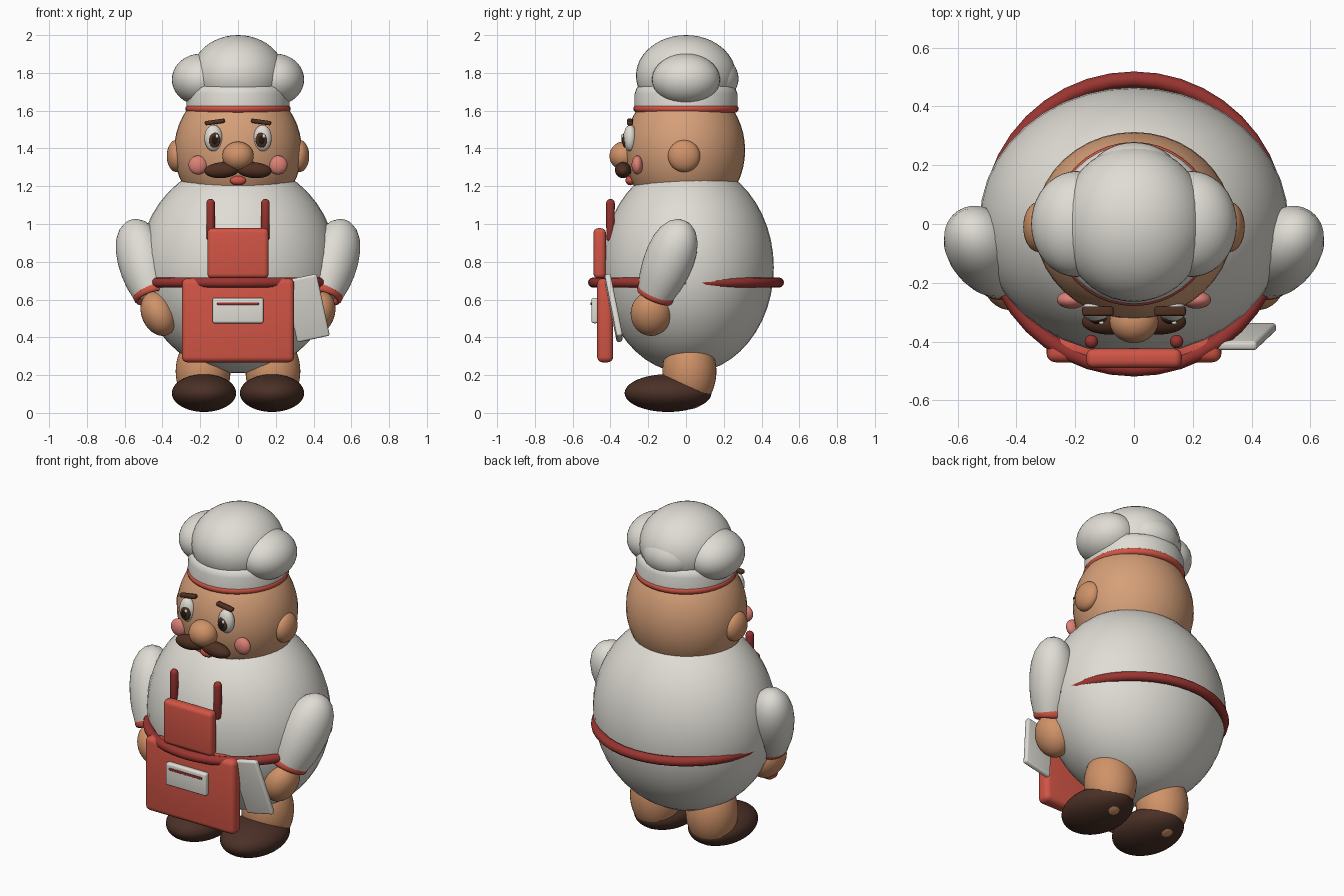
import bpy, bmesh, math
from mathutils import Vector, Matrix

cube = bpy.data.objects.get("Cube")
if cube:
    bpy.data.objects.remove(cube, do_unlink=True)


def material(name, r, g, b):
    m = bpy.data.materials.new(name)
    m.use_nodes = True
    m.diffuse_color = (r, g, b, 1)
    bsdf = m.node_tree.nodes["Principled BSDF"]
    bsdf.inputs["Base Color"].default_value = (r, g, b, 1)
    bsdf.inputs["Roughness"].default_value = 0.6
    return m


WHITE = material("cloth white", 0.74, 0.72, 0.66)
SKIN = material("skin", 0.67, 0.35, 0.19)
WARM = material("warm skin", 0.63, 0.29, 0.14)
RED = material("apron red", 0.64, 0.09, 0.06)
DARK_RED = material("dark red", 0.32, 0.035, 0.03)
SHOE = material("shoe brown", 0.07, 0.03, 0.02)
HAIR = material("hair brown", 0.08, 0.03, 0.016)
PINK = material("cheek pink", 0.72, 0.22, 0.18)
BLACK = material("pupil black", 0.015, 0.01, 0.008)


def make(name, bm, mat, matrix):
    """Finish a bmesh as a smooth shaded object."""
    bmesh.ops.recalc_face_normals(bm, faces=bm.faces)
    mesh = bpy.data.meshes.new(name)
    bm.to_mesh(mesh)
    bm.free()
    mesh.materials.append(mat)
    obj = bpy.data.objects.new(name, mesh)
    bpy.context.collection.objects.link(obj)
    obj.matrix_world = matrix
    bpy.ops.object.select_all(action="DESELECT")
    obj.select_set(True)
    bpy.context.view_layer.objects.active = obj
    bpy.ops.object.shade_smooth_by_angle(angle=math.radians(50))
    return obj


def place(loc, rot=(0, 0, 0), size=(1, 1, 1)):
    turn = Matrix.Identity(3)
    for angle, axis in zip(rot, "XYZ"):
        turn = Matrix.Rotation(math.radians(angle), 3, axis) @ turn
    return Matrix.Translation(loc) @ turn.to_4x4() @ Matrix.Diagonal((*size, 1))


def ball(name, mat, loc, radii, rot=(0, 0, 0)):
    bm = bmesh.new()
    bmesh.ops.create_uvsphere(bm, u_segments=40, v_segments=24, radius=1)
    return make(name, bm, mat, place(loc, rot, radii))


def box(name, mat, loc, size, bevel, rot=(0, 0, 0)):
    bm = bmesh.new()
    bmesh.ops.create_cube(bm, size=1)
    bmesh.ops.scale(bm, vec=size, verts=bm.verts)
    bmesh.ops.bevel(bm, geom=bm.edges[:], offset=bevel, segments=4,
                    profile=0.5, affect="EDGES")
    return make(name, bm, mat, place(loc, rot))


def lathe(name, mat, profile, matrix, steps=40, closed=False):
    """Spin (radius, height) points around the local z axis."""
    bm = bmesh.new()
    verts = [bm.verts.new((r, 0, z)) for r, z in profile]
    edges = [bm.edges.new(p) for p in zip(verts, verts[1:])]
    if closed:
        edges.append(bm.edges.new((verts[-1], verts[0])))
    bmesh.ops.spin(bm, geom=verts + edges, axis=(0, 0, 1), cent=(0, 0, 0),
                   angle=math.tau, steps=steps)
    bmesh.ops.remove_doubles(bm, verts=bm.verts, dist=0.0005)
    return make(name, bm, mat, matrix)


def ring(name, mat, radius, thick, matrix, height=1.0):
    points = [(radius + thick * math.cos(a), height * thick * math.sin(a))
              for a in (math.tau * i / 12 for i in range(12))]
    return lathe(name, mat, points, matrix, closed=True)


# Body and head
ball("body", WHITE, (0, 0.01, 0.77), (0.525, 0.455, 0.56))
ball("head", SKIN, (0, -0.005, 1.39), (0.338, 0.318, 0.36))
ball("nose", WARM, (0, -0.33, 1.36), (0.083, 0.075, 0.076))
ball("mouth", RED, (0, -0.295, 1.23), (0.042, 0.025, 0.025))

# Hat
lathe("hat_base", WHITE, [(0, 1.6), (0.272, 1.6), (0.272, 1.69), (0.262, 1.72),
                          (0.245, 1.732), (0, 1.735)], place((0, 0, 0)))
ring("hat_band", RED, 0.258, 0.021, place((0, 0, 1.61)))
ball("hat_top_puff", WHITE, (0, 0, 1.785), (0.25, 0.265, 0.215))
ball("hat_back_puff", WHITE, (0, 0.13, 1.77), (0.17, 0.148, 0.13))

# Belt and apron
ring("belt", DARK_RED, 0.492, 0.027, place((0, 0, 0.69)))
box("apron_skirt", RED, (0, -0.428, 0.49), (0.595, 0.085, 0.445), 0.03)
box("apron_bib", RED, (0, -0.457, 0.845), (0.325, 0.066, 0.265), 0.025)
box("apron_pocket", WHITE, (0, -0.482, 0.542), (0.27, 0.036, 0.135), 0.012)
box("pocket_stripe", DARK_RED, (0, -0.501, 0.578), (0.22, 0.009, 0.014), 0.004)
box("hanging_towel", WHITE, (0.365, -0.383, 0.555), (0.176, 0.032, 0.34), 0.012,
    (11, -12, 0))

sleeve = [(0, 0.225), (0.045, 0.215), (0.085, 0.187), (0.117, 0.14), (0.136, 0.08),
          (0.143, 0.01), (0.14, -0.06), (0.129, -0.13), (0.108, -0.2), (0, -0.205)]

# Paired parts
for side, s in (("left", 1), ("right", -1)):
    ball(side + "_hat_puff", WHITE, (s * 0.195, 0, 1.765), (0.155, 0.18, 0.137))
    ball(side + "_ear", WARM, (s * 0.325, -0.01, 1.36), (0.052, 0.085, 0.085))

    # Face
    ball(side + "_eye", WHITE, (s * 0.13, -0.295, 1.455), (0.048, 0.036, 0.07))
    ball(side + "_iris", HAIR, (s * 0.124, -0.322, 1.445), (0.031, 0.016, 0.041))
    ball(side + "_pupil", BLACK, (s * 0.124, -0.332, 1.445), (0.018, 0.009, 0.025))
    ball(side + "_eye_glint", WHITE, (s * 0.124 + 0.013, -0.336, 1.465),
         (0.009, 0.007, 0.011))
    box(side + "_eyebrow", HAIR, (s * 0.123, -0.297, 1.54), (0.107, 0.032, 0.023),
        0.009, (0, s * 8, 0))
    ball(side + "_cheek", PINK, (s * 0.212, -0.258, 1.312), (0.05, 0.03, 0.05))
    ball(side + "_moustache", HAIR, (s * 0.085, -0.333, 1.285), (0.093, 0.043, 0.042),
         (0, s * 4, 0))

    # Arm, cuff and hand along one slanted axis
    centre = Vector((s * 0.51, -0.088, 0.815))
    axis = Vector((s * 0.11, 0.145, 0.37)).normalized()
    turn = axis.to_track_quat("Z", "Y").to_matrix().to_4x4()
    across = Vector((1, 0, 0)) - axis * axis.x
    narrow = Matrix.Scale(0.8, 4, across.normalized())
    lathe(side + "_sleeve", WHITE, sleeve, Matrix.Translation(centre) @ narrow @ turn)
    cuff_matrix = Matrix.Translation(centre - axis * 0.203) @ narrow @ turn
    ring(side + "_cuff", RED, 0.096, 0.017, cuff_matrix, 1.6)
    ball(side + "_hand", WARM, (s * 0.42, -0.185, 0.525), (0.09, 0.108, 0.122),
         (0, s * 24, 0))

    # Strap, leg and shoe
    ball_rows = [(0.023 * math.sin(a), 0.023 * math.cos(a))
                 for a in (math.pi * i / 10 for i in range(11))]
    strap = [(r, z + (0.09 if i <= 5 else -0.09)) for i, (r, z) in enumerate(ball_rows)]
    lathe(side + "_apron_strap", DARK_RED, strap, place((s * 0.145, -0.4, 1.02)), 16)
    ball(side + "_leg", WARM, (s * 0.185, 0.018, 0.22), (0.145, 0.143, 0.2))
    ball(side + "_shoe", SHOE, (s * 0.18, -0.095, 0.105), (0.17, 0.23, 0.1))
